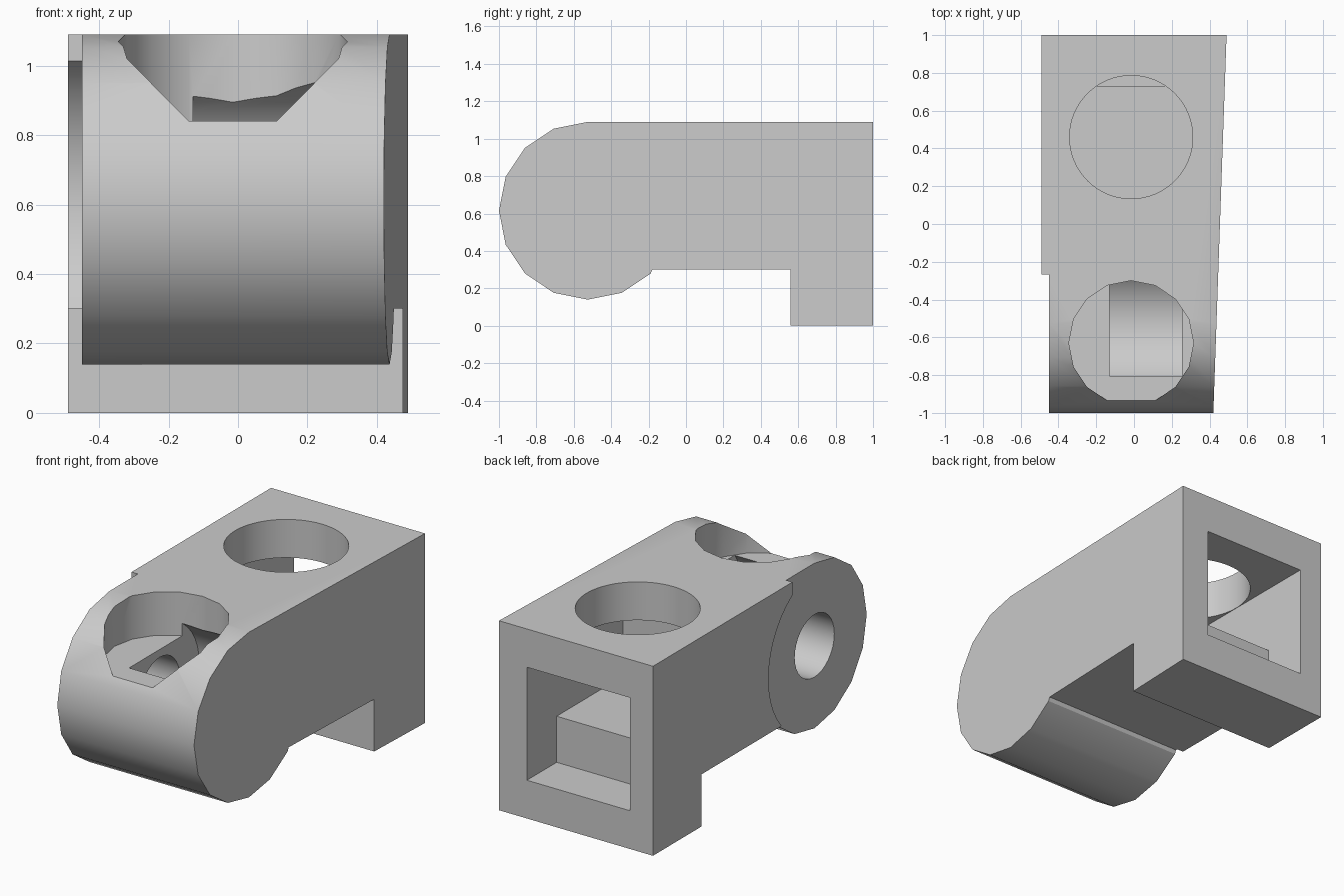
import bpy, bmesh, math

cube = bpy.data.objects.get("Cube")
if cube:
    bpy.data.objects.remove(cube, do_unlink=True)

grey = bpy.data.materials.new("plain_grey")
grey.use_nodes = True
grey.diffuse_color = (0.6, 0.6, 0.6, 1)
grey.node_tree.nodes["Principled BSDF"].inputs["Base Color"].default_value = (0.6, 0.6, 0.6, 1)

PIVOT_Y, PIVOT_Z, NOSE_R = -0.525, 0.615, 0.475


def arc(radius, start, end, steps, cy=PIVOT_Y, cz=PIVOT_Z):
    """Points on an arc, angles in degrees, both ends included."""
    angles = [math.radians(start + (end - start) * i / steps) for i in range(steps + 1)]
    return [(cy + radius * math.cos(a), cz + radius * math.sin(a)) for a in angles]


def circle(radius, sides, cy=PIVOT_Y, cz=PIVOT_Z):
    return arc(radius, 0, 360, sides, cy, cz)[:-1]


def prism(name, outline, low, high, axis="X"):
    """Extrude an outline: (y, z) points along X, or (x, y) points along Z."""
    def place(p, t):
        return (t, *p) if axis == "X" else (*p, t)
    bm = bmesh.new()
    face = bm.faces.new([bm.verts.new(place(p, low)) for p in outline])
    new = bmesh.ops.extrude_face_region(bm, geom=[face])["geom"]
    top = [v for v in new if isinstance(v, bmesh.types.BMVert)]
    offset = place((0, 0), high - low)
    bmesh.ops.translate(bm, verts=top, vec=offset)
    bmesh.ops.recalc_face_normals(bm, faces=bm.faces)
    mesh = bpy.data.meshes.new(name)
    bm.to_mesh(mesh)
    bm.free()
    mesh.materials.append(grey)
    obj = bpy.data.objects.new(name, mesh)
    bpy.context.collection.objects.link(obj)
    return obj


# Body: rounded nose, flat top and a foot at the back
nose = arc(NOSE_R, 90, 315, 10)
body = prism("body", nose + [(-0.18, 0.3), (0.56, 0.3), (0.56, 0), (1, 0), (1, 1.09)],
             -0.49, 0.49)
# Taper the left wall towards the nose
for v in body.data.vertices:
    if v.co.x > 0:
        v.co.x = 0.455 + 0.035 * v.co.y

cutters = [
    # Shallow round recess on the right side of the nose
    prism("side_recess", arc(NOSE_R, -41.5, 57, 12)
          + [(-0.27, 1.3), (-1.2, 1.3), (-1.2, -0.1), (-0.17, -0.1)], -0.7, -0.45),
    # Stepped chamber open at the back
    prism("back_chamber", [(0.128, 0.87), (0.128, 0.485), (0.73, 0.485),
                           (0.73, 0.22), (1.2, 0.22), (1.2, 0.87)], -0.343, 0.312),
    # Round hole through the top into the chamber
    prism("top_hole", circle(0.326, 64, -0.015, 0.46), 0.7, 1.3, "Z"),
    # Faceted well in the nose
    prism("nose_well", circle(0.33, 16, -0.015, -0.63), 0.84, 1.3, "Z"),
    # Drum shaped pocket below the well
    prism("drum_pocket", circle(0.36, 40), -0.13, 0.255),
    # Axle hole in the right side
    prism("axle_hole", circle(0.18, 32), -0.7, 0.05),
]

bpy.ops.object.select_all(action="DESELECT")
bpy.context.view_layer.objects.active = body
body.select_set(True)
for cutter in cutters:
    cutter.hide_render = True
    mod = body.modifiers.new(cutter.name, "BOOLEAN")
    mod.operation = "DIFFERENCE"
    mod.solver = "EXACT"
    mod.object = cutter
    bpy.ops.object.modifier_apply(modifier=mod.name)
    bpy.data.objects.remove(cutter, do_unlink=True)

bpy.ops.object.shade_smooth_by_angle(angle=math.radians(30))
